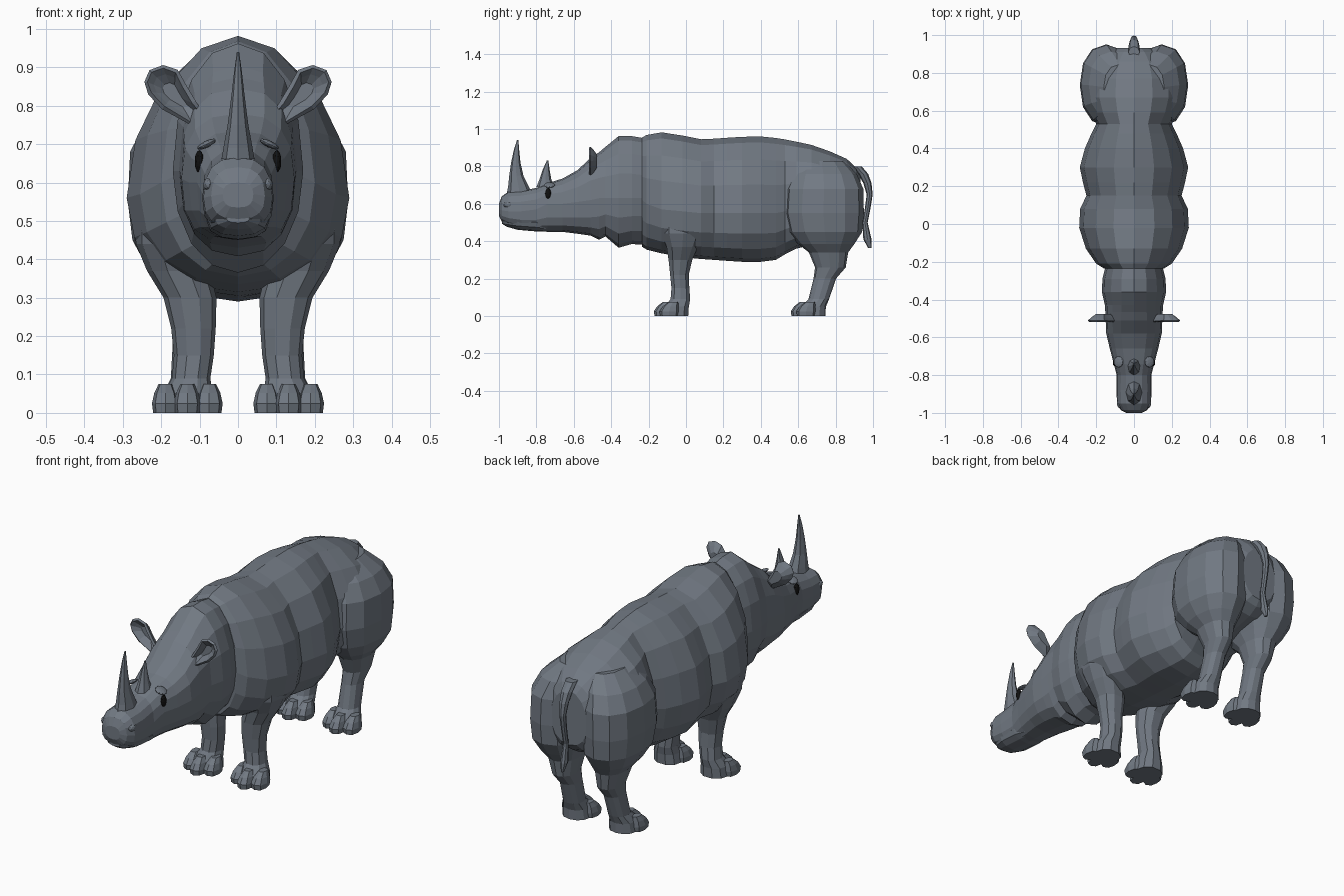
import bpy, bmesh
from math import sin, cos, pi
from mathutils import Matrix, Vector

HIDE = bpy.data.materials.new("slate_hide")
HIDE.diffuse_color = (.165, .19, .225, 1)
DARK = bpy.data.materials.new("eye_black")
DARK.diffuse_color = (.005, .005, .005, 1)


def finish(name, bm, mat=HIDE):
    bmesh.ops.recalc_face_normals(bm, faces=bm.faces[:])
    mesh = bpy.data.meshes.new(name)
    bm.to_mesh(mesh)
    bm.free()
    obj = bpy.data.objects.new(name, mesh)
    bpy.context.collection.objects.link(obj)
    mesh.materials.append(mat)
    return obj


def skin(name, loops):
    # join successive rings of points and cap both ends
    bm = bmesh.new()
    rings = [[bm.verts.new(p) for p in loop] for loop in loops]
    n = len(rings[0])
    for a, b in zip(rings, rings[1:]):
        for i in range(n):
            j = (i + 1) % n
            bm.faces.new((a[i], a[j], b[j], b[i]))
    bm.faces.new(rings[0])
    bm.faces.new(rings[-1])
    return finish(name, bm)


def sp(v, p):
    return (abs(v) ** p) * (1 if v >= 0 else -1)


def loft_y(name, rings, n=16, p_top=.9, p_low=.9):
    # ring: y, top z, bottom z, half width, z of widest point, optional squareness
    loops = []
    for y, zt, zb, hw, zc, *own in rings:
        loop = []
        for i in range(n):
            a = 2 * pi * i / n
            p = own[0] if own else (p_top if cos(a) > 0 else p_low)
            c = sp(cos(a), p)
            loop.append((hw * sp(sin(a), p), y, zc + c * ((zt - zc) if c > 0 else (zc - zb))))
        loops.append(loop)
    return skin(name, loops)


def loft_z(name, rings, n=10, side=1, p=0.9, at=(0, 0)):
    # ring: z, centre x, centre y, radius x, radius y
    return skin(name, [[(side * (at[0] + cx + rx * sp(cos(2 * pi * i / n), p)),
                         at[1] + cy + ry * sp(sin(2 * pi * i / n), p), z) for i in range(n)]
                       for z, cx, cy, rx, ry in rings])


def lump(name, pos, size, mat=HIDE, rot=0):
    bm = bmesh.new()
    bmesh.ops.create_icosphere(bm, subdivisions=2, radius=1)
    bm.transform(Matrix.Translation(pos) @ Matrix.Rotation(rot, 4, 'Y') @ Matrix.Diagonal((*size, 1)))
    return finish(name, bm, mat)


def merge(body, part):
    # union a part into the body so no surface is left inside
    mod = body.modifiers.new("merge", 'BOOLEAN')
    mod.operation, mod.solver, mod.object = 'UNION', 'EXACT', part
    bpy.context.view_layer.objects.active = body
    bpy.ops.object.modifier_apply(modifier=mod.name)
    bpy.data.objects.remove(part)


# Torso from shoulder fold to rump
body = loft_y("body", [
    (-.235, .955, .37, .16, .62), (-.21, .968, .355, .20, .60), (-.13, .982, .335, .255, .57),
    (-.02, .965, .315, .29, .56), (.08, .945, .305, .285, .55), (.15, .948, .30, .252, .55),
    (.22, .953, .295, .27, .55), (.30, .958, .29, .287, .55), (.40, .96, .29, .26, .55),
    (.48, .952, .30, .225, .55), (.53, .944, .33, .20, .56), (.59, .932, .36, .235, .58),
    (.67, .915, .38, .262, .60), (.77, .88, .40, .258, .60), (.86, .84, .42, .215, .61),
    (.91, .792, .45, .15, .61), (.932, .755, .48, .10, .61)], p_top=1.03)

# Head and neck in one piece, tucked under the shoulder fold
merge(body, loft_y("head_and_neck", [
    (-1.0, .60, .535, .04, .57), (-.985, .64, .505, .07, .565), (-.95, .665, .485, .09, .56),
    (-.88, .67, .465, .093, .56), (-.80, .685, .455, .092, .57), (-.74, .71, .45, .107, .60),
    (-.66, .735, .45, .128, .60), (-.58, .78, .44, .147, .61), (-.51, .845, .43, .15, .62),
    (-.465, .875, .408, .152, .63, .85), (-.43, .905, .425, .154, .63, .9),
    (-.36, .962, .365, .17, .63, .97), (-.29, .962, .385, .167, .63, .97),
    (-.22, .95, .38, .15, .63, 1), (-.16, .90, .45, .14, .63, 1)], p_top=.8, p_low=.75))

# Lower lip
merge(body, loft_y("lower_lip", [
    (-.985, .515, .495, .03, .505), (-.96, .522, .478, .06, .505), (-.90, .525, .461, .08, .505),
    (-.80, .52, .452, .082, .50), (-.74, .50, .455, .07, .48)], n=12))

# Horns
loft_z("large_horn", [
    (.65, 0, -.89, .045, .07), (.69, 0, -.895, .038, .056), (.75, 0, -.907, .027, .038),
    (.82, 0, -.91, .018, .025), (.89, 0, -.906, .010, .014), (.94, 0, -.90, .003, .004)], n=8, p=1)
loft_z("small_horn", [
    (.69, 0, -.75, .035, .05), (.73, 0, -.752, .024, .032), (.78, 0, -.748, .013, .019),
    (.832, 0, -.74, .003, .004)], n=8, p=1)

# Tail
loft_z("tail", [
    (.365, 0, .983, .006, .010), (.41, 0, .970, .017, .022), (.50, 0, .957, .012, .014),
    (.58, 0, .972, .013, .015), (.65, 0, .982, .016, .016), (.71, 0, .97, .022, .022),
    (.76, 0, .947, .028, .027), (.80, 0, .91, .03, .03)], n=8, p=1)

FRONT = [(0, .13, -.055, .07, .07), (.05, .13, -.05, .064, .068), (.09, .122, -.03, .05, .055),
         (.15, .115, -.03, .052, .05), (.22, .116, -.035, .058, .052), (.30, .125, -.03, .069, .066),
         (.37, .155, -.02, .082, .088), (.44, .172, -.015, .094, .12), (.54, .17, -.01, .10, .14),
         (.66, .15, -.01, .10, .14)]
HIND = [(0, .13, .675, .07, .07), (.05, .13, .68, .064, .068), (.09, .125, .71, .05, .055),
        (.20, .122, .742, .047, .06), (.26, .125, .772, .055, .082), (.34, .13, .762, .073, .105),
        (.385, .14, .75, .10, .15), (.45, .145, .742, .13, .20), (.55, .147, .735, .14, .216),
        (.68, .143, .738, .138, .21), (.76, .12, .735, .12, .178), (.83, .075, .725, .085, .12)]
TOE = [(0, 0, 0, .032, .048), (.025, 0, 0, .035, .052), (.052, 0, .008, .029, .042), (.075, 0, .022, .018, .026)]
EAR = [(.085, .768), (.115, .81), (.14, .852), (.16, .89), (.195, .902), (.228, .89),
       (.24, .862), (.23, .832), (.195, .795), (.12, .752)]

for side, tag in ((1, "right"), (-1, "left")):
    # Legs with shoulders and haunches
    merge(body, loft_z("front_leg_" + tag, FRONT, 10, side))
    merge(body, loft_z("hind_leg_" + tag, HIND, 12, side))
    # Toes
    for limb, y in (("front", -.12), ("hind", .612)):
        for k, (x, dy) in enumerate(((.075, .03), (.132, 0), (.189, .03))):
            loft_z(f"{limb}_toe_{tag}_{k + 1}", TOE, 8, side, .8, (x, y + dy))
    # Cupped ear
    bm = bmesh.new()
    mid = Vector((.165, .83))
    rings = []
    for scale, y in ((1, -.515), (.78, -.50), (.45, -.482)):
        rings.append([bm.verts.new((side * (mid.x + (x - mid.x) * scale), y,
                                    mid.y + (z - mid.y) * scale)) for x, z in EAR])
    for a, b in zip(rings, rings[1:]):
        for i in range(len(EAR)):
            j = (i + 1) % len(EAR)
            bm.faces.new((a[i], a[j], b[j], b[i]))
    bm.faces.new(rings[-1])
    ear = finish("ear_" + tag, bm)
    thick = ear.modifiers.new("thickness", 'SOLIDIFY')
    thick.thickness = .012
    thick.offset = 0
    # Eye, brow and nostril
    lump("eye_" + tag, (side * .101, -.737, .655), (.012, .016, .03), DARK)
    lump("brow_" + tag, (side * .082, -.73, .70), (.028, .03, .009), rot=side * .45)
    lump("nostril_" + tag, (side * .074, -.95, .595), (.017, .026, .018))
